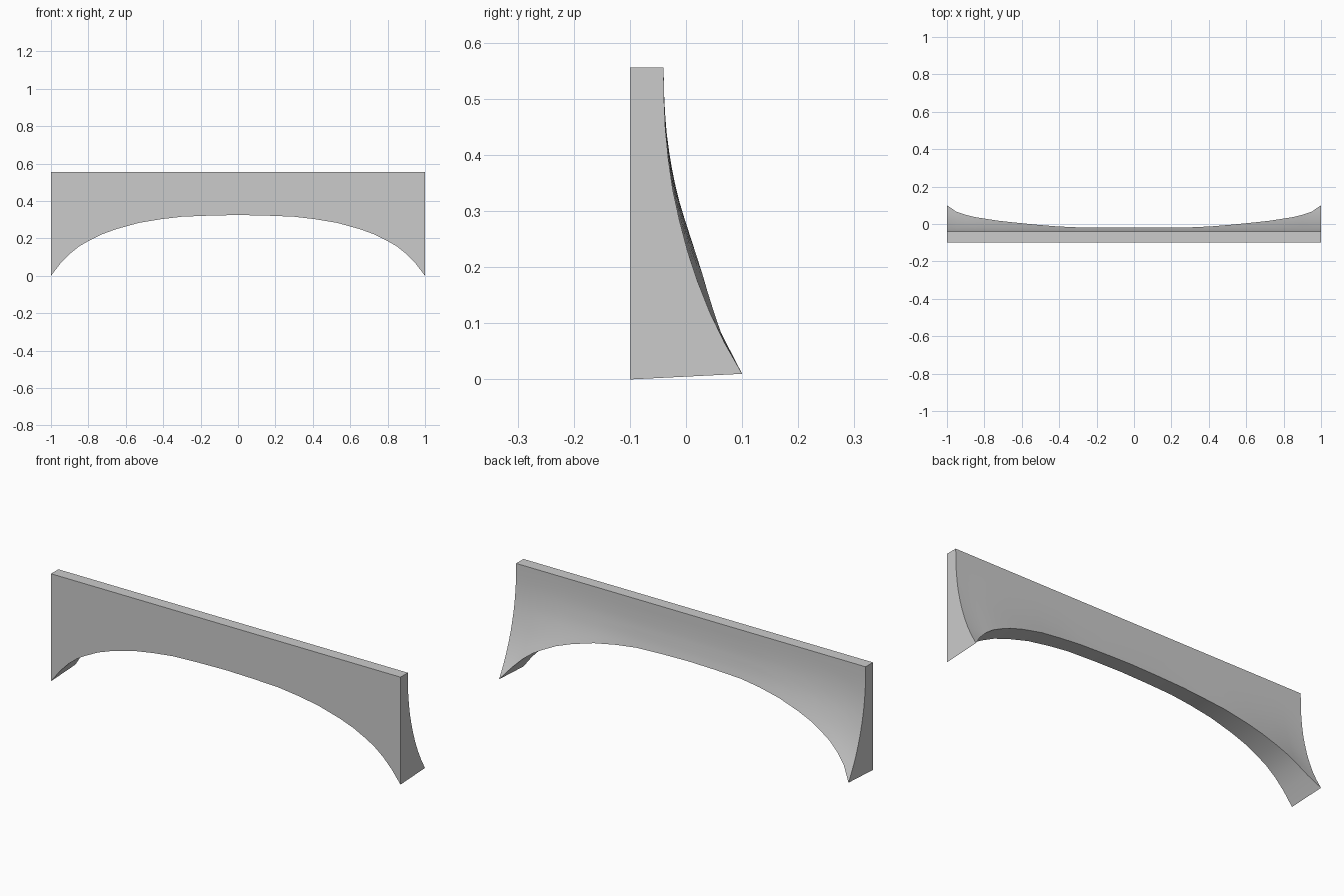
import bpy, bmesh

if "Cube" in bpy.data.objects:
    bpy.data.objects.remove(bpy.data.objects["Cube"])

TOP, FRONT, ROWS = 0.556, -0.1, 10

# Back-face profile seen from the side: (z, y)
PROFILE = [(0.0, 0.106), (0.01, 0.1), (0.075, 0.063), (0.14, 0.033), (0.21, 0.008),
           (0.26, -0.006), (0.31, -0.018), (0.355, -0.027), (0.43, -0.036),
           (0.49, -0.039), (0.556, -0.04)]

# Arch stations: (x, underside z, back-edge y)
ARCH = [(0.0, 0.325, -0.019), (0.15, 0.322, -0.019), (0.3, 0.316, -0.018),
        (0.41, 0.303, -0.013), (0.53, 0.283, -0.003), (0.65, 0.25, 0.009),
        (0.73, 0.221, 0.018), (0.8, 0.186, 0.029), (0.85, 0.157, 0.037),
        (0.9, 0.117, 0.049), (0.95, 0.065, 0.066), (1.0, 0.0, 0.1)]


def profile_y(z):
    for (z0, y0), (z1, y1) in zip(PROFILE, PROFILE[1:]):
        if z <= z1:
            return y0 + (y1 - y0) * (z - z0) / (z1 - z0)
    return PROFILE[-1][1]


def section(bm, x, zb, yb):
    """Closed cross-section: front edge, then up the flared back."""
    ring = [bm.verts.new((x, FRONT, zb))]
    low = zb + 0.01 * abs(x) ** 6
    bulge = yb - profile_y(low)
    for i in range(ROWS + 1):
        t = i / ROWS
        z = low + (TOP - low) * t
        ring.append(bm.verts.new((x, profile_y(z) + bulge * (1 - t) ** 2, z)))
    ring.append(bm.verts.new((x, FRONT, TOP)))
    return ring


# Loft the mirrored stations into one solid
bm = bmesh.new()
stations = [(-x, z, y) for x, z, y in reversed(ARCH[1:])] + ARCH
rings = [section(bm, *s) for s in stations]
for a, b in zip(rings, rings[1:]):
    n = len(a)
    for i in range(n):
        j = (i + 1) % n
        bm.faces.new((a[i], a[j], b[j], b[i]))
bm.faces.new(rings[0])
bm.faces.new(rings[-1])
bmesh.ops.recalc_face_normals(bm, faces=bm.faces)

mesh = bpy.data.meshes.new("arched_bracket")
bm.to_mesh(mesh)
bm.free()
obj = bpy.data.objects.new("arched_bracket", mesh)
bpy.context.collection.objects.link(obj)

# Smooth curves, crisp rims
bpy.context.view_layer.objects.active = obj
obj.select_set(True)
bpy.ops.object.shade_smooth_by_angle(angle=0.52)
